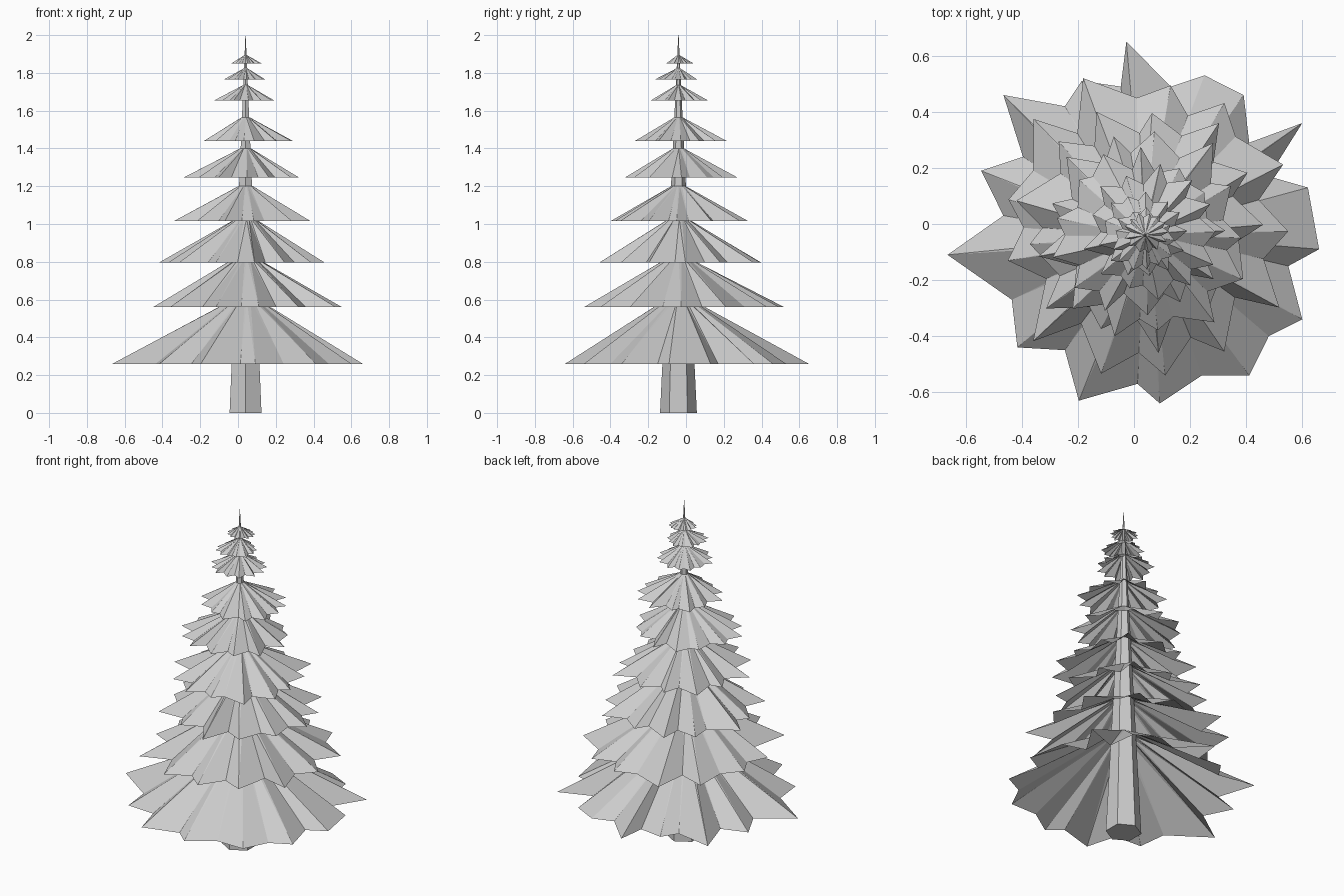
import bpy, bmesh, math, random
from mathutils import Vector

if "Cube" in bpy.data.objects:
    bpy.data.objects.remove(bpy.data.objects["Cube"])

random.seed(4)
CENTRE = Vector((0.04, -0.04, 0))
TRUNK_RADIUS, HEIGHT = 0.0975, 2.0

grey = bpy.data.materials.new("plain grey")
grey.use_nodes = True
grey.diffuse_color = (0.6, 0.6, 0.6, 1)
grey.node_tree.nodes["Principled BSDF"].inputs["Base Color"].default_value = (0.6, 0.6, 0.6, 1)


def add_object(name, bm):
    mesh = bpy.data.meshes.new(name)
    bm.to_mesh(mesh)
    bm.free()
    mesh.materials.append(grey)
    obj = bpy.data.objects.new(name, mesh)
    bpy.context.collection.objects.link(obj)
    return obj


def trunk_radius_at(z):
    return TRUNK_RADIUS * (1 - z / HEIGHT)


def ragged_star(tips):
    """Unit outline whose points alternate between branch tips and notches."""
    outline = []
    for i in range(tips * 2):
        angle = math.pi * (i + random.uniform(-0.3, 0.3)) / tips
        radius = random.uniform(0.84, 1) if i % 2 == 0 else random.uniform(0.68, 0.78)
        outline.append((radius * math.cos(angle), radius * math.sin(angle)))
    return outline


def fit(values, low, high):
    """Stretch values so that they span low to high."""
    a, b = min(values), max(values)
    return [low + (v - a) * (high - low) / (b - a) for v in values]


def add_tier(name, outline, rim_z, top_z, x_span, y_span):
    """Open pleated skirt from a ragged rim up to the trunk."""
    xs = fit([p[0] for p in outline], *x_span)
    ys = fit([p[1] for p in outline], *y_span)
    bm = bmesh.new()
    rim, top = [], []
    for x, y in zip(xs, ys):
        point = Vector((x, y, rim_z))
        out = Vector((x - CENTRE.x, y - CENTRE.y, 0)).normalized()
        rim.append(bm.verts.new(point))
        top.append(bm.verts.new(CENTRE + out * trunk_radius_at(top_z) + Vector((0, 0, top_z))))
    for i in range(len(rim)):
        j = (i + 1) % len(rim)
        bm.faces.new((rim[i], rim[j], top[j]))
        bm.faces.new((rim[i], top[j], top[i]))
    add_object(name, bm)


# Six-sided trunk tapering to the spike at the top
bm = bmesh.new()
bmesh.ops.create_cone(bm, cap_ends=True, segments=6, radius1=TRUNK_RADIUS, radius2=0.001, depth=HEIGHT)
bmesh.ops.translate(bm, verts=bm.verts, vec=CENTRE + Vector((0, 0, HEIGHT / 2)))
add_object("trunk", bm)

# Widest tier, anticlockwise rim
lowest_rim = [
    (-.03, .65), (-.05, .49), (-.19, .51), (-.25, .42), (-.47, .46), (-.4, .24), (-.55, .19),
    (-.47, .03), (-.67, -.11), (-.44, -.27), (-.42, -.44), (-.25, -.45), (-.2, -.63), (.01, -.57),
    (.09, -.64), (.24, -.54), (.41, -.54), (.48, -.4), (.6, -.34), (.55, -.15), (.66, -.09),
    (.62, .13), (.48, .17), (.6, .36), (.41, .29), (.39, .46), (.25, .53), (.13, .49)]
add_tier("branch_tier_1", lowest_rim, 0.26, 0.6, (-.665, .66), (-.64, .65))

# Upper tiers: rim height, top height, x span, y span
tiers = [
    (.56, .82, (-.45, .55), (-.54, .52)),
    (.795, 1.03, (-.42, .46), (-.46, .4)),
    (1.015, 1.2, (-.34, .385), (-.4, .33)),
    (1.245, 1.4, (-.29, .325), (-.325, .275)),
    (1.44, 1.565, (-.18, .29), (-.27, .215)),
    (1.655, 1.735, (-.125, .19), (-.185, .115)),
    (1.765, 1.825, (-.075, .145), (-.165, .06)),
    (1.85, 1.895, (-.035, .125), (-.105, .04))]
for number, tier in enumerate(tiers, 2):
    add_tier(f"branch_tier_{number}", ragged_star(13), *tier)
